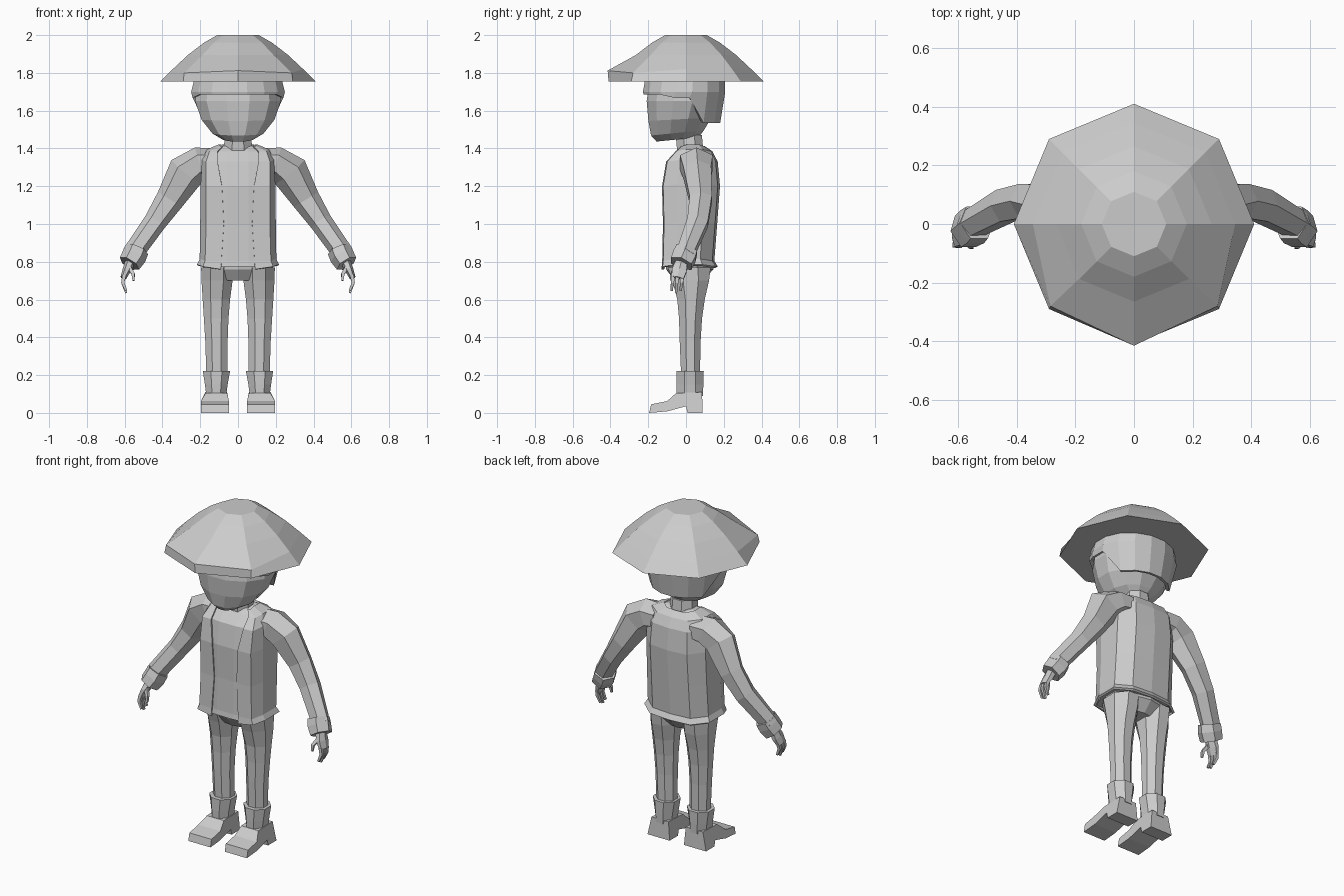
import bpy, bmesh, math
from mathutils import Vector

if "Cube" in bpy.data.objects:
    bpy.data.objects.remove(bpy.data.objects["Cube"])

grey = bpy.data.materials.new("plain_grey")
grey.diffuse_color = (0.6, 0.6, 0.6, 1)
grey.use_nodes = True
grey.node_tree.nodes["Principled BSDF"].inputs["Base Color"].default_value = grey.diffuse_color


def finish(name, bm, mirror=False, thick=0):
    bmesh.ops.recalc_face_normals(bm, faces=bm.faces[:])
    me = bpy.data.meshes.new(name)
    bm.to_mesh(me)
    bm.free()
    me.materials.append(grey)
    ob = bpy.data.objects.new(name, me)
    bpy.context.collection.objects.link(ob)
    if mirror:
        ob.modifiers.new("mirror", 'MIRROR').use_clip = True
    if thick:
        m = ob.modifiers.new("thickness", 'SOLIDIFY')
        m.thickness, m.offset = thick, -1
    return ob


def loft(name, rings, closed=True, cap0=True, cap1=True, mirror=False, thick=0):
    """Skin a list of equal-length point rings."""
    bm = bmesh.new()
    vs = [[bm.verts.new(p) for p in r] for r in rings]
    n = len(vs[0])
    for a, b in zip(vs, vs[1:]):
        for i in range(n if closed else n - 1):
            j = (i + 1) % n
            bm.faces.new((a[i], a[j], b[j], b[i]))
    if cap0:
        bm.faces.new(vs[0])
    if cap1:
        bm.faces.new(vs[-1])
    return finish(name, bm, mirror, thick)


def oval(x0, x1, y0, y1, z, n, turn=0.0):
    cx, cy, rx, ry = (x0 + x1) / 2, (y0 + y1) / 2, (x1 - x0) / 2, (y1 - y0) / 2
    return [(cx + rx * math.cos(math.tau * (i + turn) / n),
             cy + ry * math.sin(math.tau * (i + turn) / n), z) for i in range(n)]


def tube(name, path, sides=6, turn=0.5):
    """Limb along (x, y, z, depth radius, width radius) stations."""
    pts = [Vector(p[:3]) for p in path]
    rings = []
    for i, p in enumerate(path):
        d = (pts[min(i + 1, len(pts) - 1)] - pts[max(i - 1, 0)]).normalized()
        v = d.cross(Vector((0, 1, 0))).normalized()
        u = v.cross(d)
        rings.append([pts[i] + u * p[3] * math.cos(math.tau * (k + turn) / sides)
                      + v * p[4] * math.sin(math.tau * (k + turn) / sides)
                      for k in range(sides)])
    return loft(name, rings, mirror=True)


# Hat: eight-sided dome, with a blunt raised brim at the front
hat = []
for k, (r, z) in enumerate([(.41, 1.755), (.345, 1.82), (.265, 1.895), (.18, 1.96), (.11, 2.0)]):
    ring = oval(-r, r, -r, r, z, 8)
    if k == 1:
        ring[5], ring[7] = (-.285, -.28, 1.80), (.285, -.28, 1.80)
        ring[6] = (0, -.415, 1.812)
    hat.append(ring)
loft("hat", hat)

# Head: jaw slopes down towards the front
head = []
for z, rx, y0, y1, tilt in [(1.44, .08, -.16, .07, .10), (1.475, .14, -.19, .10, .10),
                            (1.55, .20, -.205, .14, .05), (1.65, .235, -.215, .18, 0),
                            (1.76, .225, -.2, .19, 0)]:
    head.append([(x, y, z + tilt * (y + .12)) for x, y, z in oval(-rx, rx, y0, y1, z, 12, .5)])
loft("head", head)

# Hair: shell ending high above the face and low behind the ears
hair = []
for k, (rx, y0, y1) in enumerate([(.245, -.228, .185), (.253, -.232, .212), (.235, -.22, .21)]):
    ring = []
    for x, y, z in oval(-rx, rx, y0, y1, 1.76, 16, .5):
        low = 1.685 if y < -.12 else 1.668 if y < .02 else 1.535
        if k == 0 and y > .02:
            x *= .86
        ring.append((x, y, (low, 1.70, 1.77)[k]))
    hair.append(ring)
loft("hair", hair, cap0=False, cap1=False, thick=.02)

# Neck and shirt
loft("neck", [oval(-.085, .085, -.05, .1, 1.36, 8, .5), oval(-.075, .075, -.06, .09, 1.47, 8, .5)])


def body_half(z, xe, xs, yf, yb):
    w = yb - yf
    return [(xe, yf, z - (.015 if z < .79 else 0)), (xs * .75 + xe * .25, yf + .02 * w, z),
            (xs, yf + .27 * w, z + .01), (xs, yb - .27 * w, z + .01),
            (xs * .62, yb - .04 * w, z), (0, yb, z)]


rows = [(.775, .09, .218, -.13, .168), (.805, .088, .203, -.126, .15), (1.0, .075, .2, -.122, .165),
        (1.2, .085, .198, -.127, .18), (1.33, .108, .19, -.105, .168),
        (1.385, .108, .165, -.055, .14), (1.412, .082, .1, -.025, .1)]
shirt = []
for z, xe, xs, yf, yb in rows:
    h = body_half(z, xe, xs - .018, yf + .012, yb - .018)
    h[0] = (.055, yf + .004, z)
    shirt.append(h + [(-x, y, zz) for x, y, zz in h[-2::-1]])
loft("shirt", shirt)

# Jacket: open at the front, with real thickness
loft("jacket", [body_half(*r) for r in rows], closed=False, cap0=False, cap1=False,
     mirror=True, thick=.014)

# Trousers: hips and two tapered legs
loft("hips", [oval(-.13, .13, -.06, .09, .70, 10, .5), oval(-.195, .195, -.105, .145, .76, 10, .5),
              oval(-.2, .2, -.11, .145, .82, 10, .5)])
legs = [(.02, .202, -.105, .14, .77), (.022, .2, -.08, .13, .70), (.036, .193, -.052, .105, .60),
        (.045, .186, -.042, .09, .50), (.05, .178, -.038, .082, .38), (.052, .172, -.03, .078, .20)]
loft("trouser_legs", [oval(*r, 8, .5) for r in legs], mirror=True)

# Boots: shaft, then a foot cut from a side profile
loft("boot_shafts", [oval(.058, .172, -.055, .095, .09, 8, .5), oval(.05, .18, -.057, .098, .15, 8, .5),
                     oval(.036, .192, -.057, .1, .222, 8, .5)], mirror=True)
profile = [(-.195, 0), (-.185, .045), (-.1, .062), (-.052, .105), (.085, .11),
           (.088, 0), (.008, 0), (.0, .035), (-.1, .008)]
foot = []
for side in (0, 1):
    foot.append([((.196 - .024 * (z > .09) if side else .048 + .01 * (z > .09)), y, z)
                 for y, z in profile])
loft("boot_feet", foot, mirror=True)

# Sleeves, cuffs and hands
tube("sleeves", [(.12, .055, 1.33, .10, .07), (.20, .055, 1.325, .1, .085), (.275, .06, 1.275, .085, .10),
                 (.36, .078, 1.13, .068, .075), (.44, .062, 1.01, .064, .06),
                 (.56, -.005, .84, .052, .055)])
tube("cuffs", [(.535, .005, .865, .066, .064), (.55, -.008, .83, .07, .066),
               (.575, -.025, .79, .066, .06)])
tube("palms", [(.57, -.022, .80, .035, .028), (.59, -.035, .755, .045, .022),
               (.607, -.045, .715, .038, .016)])
for k, y in enumerate((-.068, -.045, -.02)):
    tube(f"finger_{k + 1}", [(.603, y, .725, .013, .014), (.61, y - .004, .69, .012, .012),
                             (.592, y - .008, .635 + .012 * (k != 1), .008, .008)], 4)
tube("thumbs", [(.578, -.05, .775, .014, .014), (.555, -.075, .735, .012, .012),
                (.553, -.08, .70, .008, .008)], 4)
